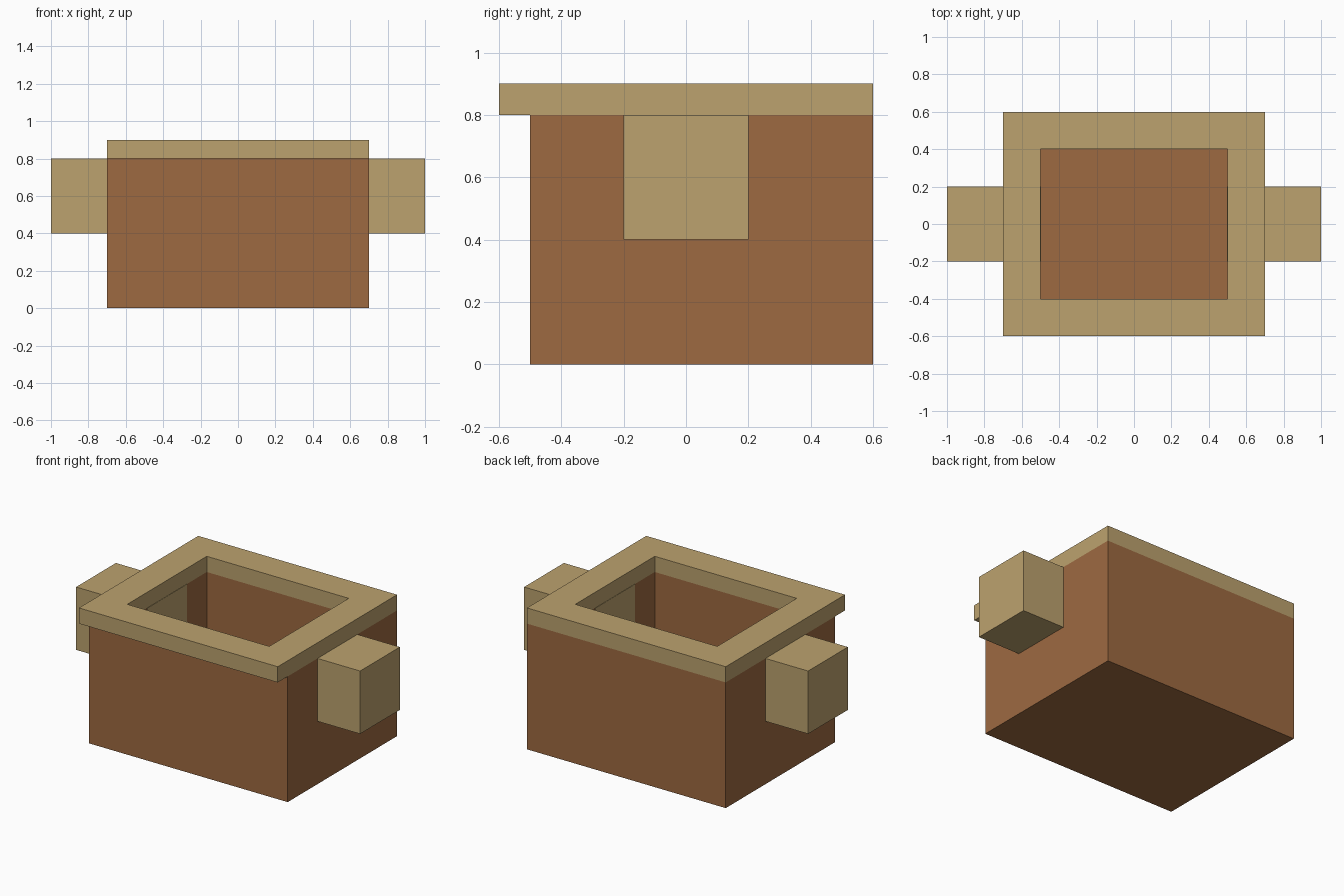
import bpy
import bmesh

cube = bpy.data.objects.get("Cube")
if cube:
    bpy.data.objects.remove(cube, do_unlink=True)


def make_material(name, rgb):
    mat = bpy.data.materials.new(name)
    mat.use_nodes = True
    color = (*rgb, 1.0)
    mat.diffuse_color = color
    mat.node_tree.nodes["Principled BSDF"].inputs["Base Color"].default_value = color
    return mat


brown = make_material("brown wood", (0.337, 0.144, 0.053))
tan = make_material("tan wood", (0.503, 0.361, 0.156))


def rect_stack(name, mat, rects, ring=False):
    """Bridge rectangles (x0, x1, y0, y1, z) in order; close as a ring or cap both ends."""
    bm = bmesh.new()
    loops = []
    for x0, x1, y0, y1, z in rects:
        corners = ((x0, y0), (x1, y0), (x1, y1), (x0, y1))
        loops.append([bm.verts.new((x, y, z)) for x, y in corners])
    pairs = list(zip(loops, loops[1:]))
    if ring:
        pairs.append((loops[-1], loops[0]))
    else:
        bm.faces.new(loops[0])
        bm.faces.new(loops[-1])
    for a, b in pairs:
        for i in range(4):
            j = (i + 1) % 4
            bm.faces.new((a[i], a[j], b[j], b[i]))
    bmesh.ops.recalc_face_normals(bm, faces=bm.faces)
    mesh = bpy.data.meshes.new(name)
    bm.to_mesh(mesh)
    bm.free()
    mesh.materials.append(mat)
    obj = bpy.data.objects.new(name, mesh)
    bpy.context.collection.objects.link(obj)
    return obj


opening = (-0.5, 0.5, -0.4, 0.4)
body = (-0.7, 0.7, -0.5, 0.6)
rim = (-0.7, 0.7, -0.6, 0.6)

# Hollow tub with a thin front wall
rect_stack("tub", brown, [(*body, 0.0), (*body, 0.8), (*opening, 0.8), (*opening, 0.1)])

# Square rim overhanging the front
rect_stack("rim", tan, [(*rim, 0.8), (*rim, 0.9), (*opening, 0.9), (*opening, 0.8)], ring=True)

# Block handles passing through the side walls, ends just showing inside
for side, x0, x1 in (("left", 0.498, 1.0), ("right", -1.0, -0.498)):
    rect_stack(f"{side}_handle", tan, [(x0, x1, -0.2, 0.2, z) for z in (0.4, 0.8)])
